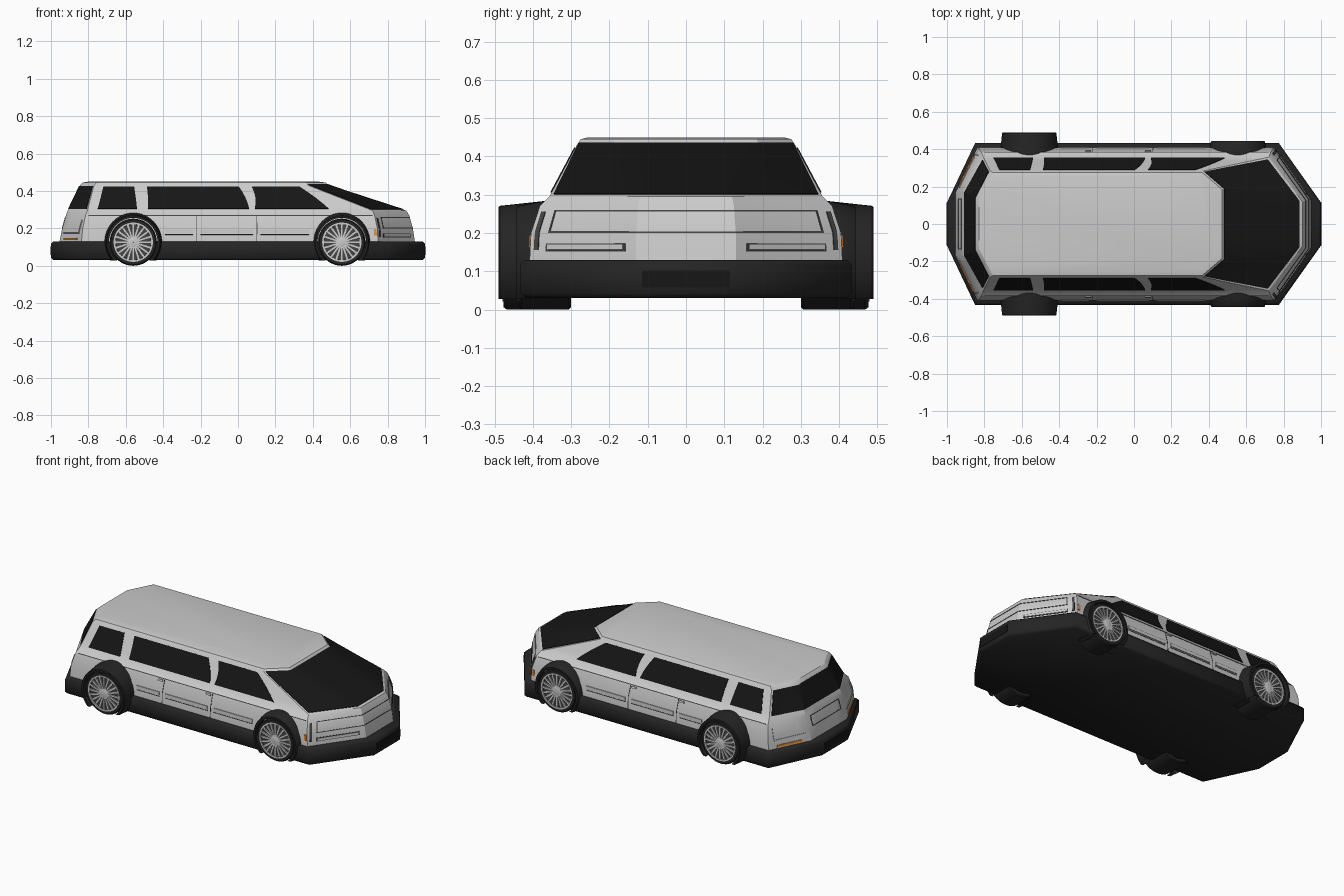
import bpy, bmesh, math
from math import sin, cos, pi
from mathutils import Vector, Matrix

if "Cube" in bpy.data.objects:
    bpy.data.objects.remove(bpy.data.objects["Cube"])


def material(name, r, g, b):
    m = bpy.data.materials.new(name)
    m.diffuse_color = (r, g, b, 1)
    m.use_nodes = True
    m.node_tree.nodes["Principled BSDF"].inputs["Base Color"].default_value = m.diffuse_color
    return m


TRIM = material("dark_trim", .018, .018, .018)
GLASS = material("dark_glass", .008, .008, .008)
SEAM = material("seam_grey", .06, .06, .06)
LIGHT = material("pale_lamp", .65, .65, .62)
ORANGE = material("orange_lamp", .8, .25, .03)

# Body cross-sections: z, rear x, rear half y, rear corner x, half width, front corner x, front x, front half y
LEVELS = [(.10, -.96, .17, -.84, .41, .75, .95, .13),
          (.20, -.94, .17, -.83, .405, .745, .935, .13),
          (.27, -.92, .17, -.815, .382, .73, .915, .125),
          (.295, -.91, .17, -.805, .357, .72, .90, .12),
          (.43, -.845, .14, -.77, .285, .375, .485, .19),
          (.445, -.83, .13, -.755, .275, .365, .47, .185),
          (.45, -.80, .12, -.74, .255, .35, .43, .17)]


def level(z):
    for a, b in zip(LEVELS, LEVELS[1:]):
        if z <= b[0]:
            break
    k = (z - a[0]) / (b[0] - a[0])
    return [p + (q - p) * k for p, q in zip(a, b)]


def octagon(xr, yr, xsr, w, xsf, xf, yf):
    return [(xsf, -w), (xf, -yf), (xf, yf), (xsf, w), (xsr, w), (xr, yr), (xr, -yr), (xsr, -w)]


def on_body(t, z, lift=0):
    """Point on the body: t counts octagon corners from the front, z is height."""
    def raw(t, z):
        o = octagon(*level(z)[1:])
        i = math.floor(t)
        a, b = Vector(o[i % 8]), Vector(o[(i + 1) % 8])
        return Vector((*a.lerp(b, t - i), z))
    n = (raw(t + .02, z) - raw(t - .02, z)).cross(raw(t, z + .002) - raw(t, z - .002))
    return raw(t, z) + n.normalized() * lift


def side_t(x, z):
    l = level(z)
    return 3 + (l[5] - x) / (l[5] - l[3])


def add(name, bm, mat=None, mirror=False, angle=25):
    bmesh.ops.recalc_face_normals(bm, faces=bm.faces)
    me = bpy.data.meshes.new(name)
    bm.to_mesh(me)
    bm.free()
    ob = bpy.data.objects.new(name, me)
    bpy.context.collection.objects.link(ob)
    if mat:
        me.materials.append(mat)
    bpy.ops.object.select_all(action='DESELECT')
    ob.select_set(True)
    bpy.context.view_layer.objects.active = ob
    bpy.ops.object.shade_smooth_by_angle(angle=math.radians(angle))
    if mirror:
        ob.modifiers.new("mirror", 'MIRROR').use_axis = (False, True, False)
    return ob


def skin(bm, rows, closed=False):
    vs = [[bm.verts.new(p) for p in r] for r in rows]
    n = len(rows[0])
    for a, b in zip(vs, vs[1:]):
        for i in range(n if closed else n - 1):
            j = (i + 1) % n
            bm.faces.new((a[i], a[j], b[j], b[i]))
    return vs


def panel(name, bottom, top, z0, z1, mat, lift=.004, mirror=True):
    """Thin slab following the body between two heights."""
    (a, b), (c, d) = bottom, top
    ts = sorted({a, b} | {i / 4 for i in range(32) if a < i / 4 < b})
    rows = []
    for j in range(5):
        k = j / 4
        z = z0 + (z1 - z0) * k
        rows.append([on_body(t + (c + (d - c) * (t - a) / (b - a) - t) * k, z, s)
                     for t in ts for s in (lift,)]
                    + [on_body(t + (c + (d - c) * (t - a) / (b - a) - t) * k, z, -.008)
                       for t in reversed(ts)])
    bm = bmesh.new()
    vs = skin(bm, rows, True)
    n = len(ts)
    for r in (vs[0], vs[-1]):
        for i in range(n - 1):
            bm.faces.new((r[i], r[i + 1], r[2 * n - 2 - i], r[2 * n - 1 - i]))
    return add(name, bm, mat, mirror)


def side_panel(name, x0, x1, x2, x3, z0, z1, mat, lift=.004):
    """Side slab: x0..x1 along the bottom, x2..x3 along the top."""
    return panel(name, (side_t(x1, z0), side_t(x0, z0)), (side_t(x3, z1), side_t(x2, z1)), z0, z1, mat, lift)


def lathe(name, profile, x, z, mat=None, closed=True, cut=None):
    """Revolve (radius, y) points about a wheel axle."""
    bm = bmesh.new()
    rows = [[(x + r * cos(a), y, z + r * sin(a)) for a in [2 * pi * i / 48 for i in range(48)]]
            for r, y in profile + (profile[:1] if closed else [])]
    skin(bm, rows, True)
    bmesh.ops.remove_doubles(bm, verts=bm.verts, dist=1e-5)
    if cut:
        g = bm.verts[:] + bm.edges[:] + bm.faces[:]
        bmesh.ops.bisect_plane(bm, geom=g, plane_co=(0, 0, cut), plane_no=(0, 0, 1), clear_inner=True)
    return add(name, bm, mat, True, 35)


# Body shell
bm = bmesh.new()
zs = [l[0] for l in LEVELS[:4]] + [.329, .3625, .396] + [l[0] for l in LEVELS[4:]]
vs = skin(bm, [[on_body(i / 4, z) for i in range(32)] for z in zs], True)
bm.faces.new(vs[0])
bm.faces.new(vs[-1])
add("body", bm)

# Wraparound bumper skirt with rounded edges
bm = bmesh.new()
rings = []
for z, s in ((.03, .012), (.042, 0), (.118, 0), (.13, .012)):
    rings.append([(x, y, z) for x, y in octagon(-1 + s, .115, -.85 + s / 2, .432 - s, .775 - s / 2, 1 - s, .115)])
vs = skin(bm, rings, True)
bm.faces.new(vs[0])
bm.faces.new(vs[-1])
add("bumper_skirt", bm, TRIM, angle=50)

# Number plate recess covers on both bumpers
for name, x in (("front_plate", .998), ("rear_plate", -.998)):
    bm = bmesh.new()
    bmesh.ops.create_cube(bm, size=1, matrix=Matrix.Translation((x, 0, .08)) @ Matrix.Diagonal((.008, .23, .045, 1)))
    add(name, bm, GLASS)

# Glass
panel("windshield", (.04, 2.96), (.04, 2.96), .300, .434, GLASS, .003, False)
panel("rear_window", (4.06, 6.94), (4.06, 6.94), .303, .426, GLASS, .003, False)
side_panel("rear_quarter_window", -.75, -.54, -.72, -.555, .305, .422, GLASS, .003)
side_panel("middle_window", -.48, .06, -.487, .005, .305, .422, GLASS, .003)
side_panel("front_door_window", .09, .485, .075, .33, .305, .422, GLASS, .003)

# Door seams, belt line and lower side trim
for i, x in enumerate((-.22, .10)):
    side_panel(f"door_seam_{i}", x - .002, x + .002, x - .002, x + .002, .13, .265, SEAM, .0015)
    side_panel(f"door_handle_{i}", x - .04, x - .01, x - .04, x - .01, .252, .262, None, .007)
side_panel("belt_line", -.80, .72, -.80, .72, .267, .271, SEAM, .0015)
for i, (a, b) in enumerate(((-.39, -.24), (-.20, .08), (.12, .38))):
    side_panel(f"side_trim_{i}", a, b, a, b, .175, .195, None, .005)
    side_panel(f"side_groove_{i}", a, b, a, b, .166, .170, SEAM, .0015)

# Nose frame and lamps
for z in (.200, .256):
    panel("nose_frame_rail", (.17, 2.83), (.17, 2.83), z, z + .004, SEAM, .002, False)
panel("nose_frame_end", (2.82, 2.835), (2.82, 2.835), .200, .260, SEAM, .002)
panel("headlight_surround", (2.10, 2.85), (2.10, 2.85), .152, .173, SEAM, .002)
panel("headlight", (2.12, 2.83), (2.12, 2.83), .156, .169, LIGHT, .005)
panel("corner_trim", (2.92, 2.96), (2.92, 2.96), .155, .255, SEAM, .003)
panel("front_marker", (3.003, 3.012), (3.003, 3.012), .162, .196, ORANGE, .004)

# Tail panel and lamps
for z in (.200, .256):
    panel("tail_panel_rail", (5.1, 5.9), (5.1, 5.9), z, z + .004, SEAM, .002, False)
panel("tail_panel_end", (5.1, 5.115), (5.1, 5.115), .200, .260, SEAM, .002)
panel("tail_lamp_bar", (4.14, 4.9), (4.14, 4.9), .174, .181, LIGHT, .004)
panel("tail_lamp_upright", (4.14, 4.165), (4.10, 4.125), .181, .245, LIGHT, .004)
panel("tail_marker", (4.2, 4.8), (4.2, 4.8), .137, .149, ORANGE, .005)

# Wheels and arches; the rear pair stands further out
for end, x, out in (("front", .555, .443), ("rear", -.56, .49)):
    z, face = .126, out - .006 if end == "front" else out - .014
    lathe(end + "_arch", [(.157, .33), (.157, .375), (.145, out - .004), (.141, out), (.130, out), (.130, .33)],
          x, z, TRIM, cut=.028)
    lathe(end + "_tyre", [(.104, .30), (.120, .30), (.126, .306), (.126, face - .008), (.120, face),
                          (.106, face), (.104, face - .004)], x, z, TRIM)
    lathe(end + "_rim", [(.106, face - .012), (.106, face + .001), (.097, face + .001), (.095, face - .004),
                         (.0001, face - .004)], x, z, SEAM, False)
    lathe(end + "_rim_ring", [(.105, face - .003), (.105, face + .003), (.096, face + .003), (.096, face - .003)], x, z)
    lathe(end + "_hub", [(.026, face - .005), (.026, face + .001), (.020, face + .003), (.0001, face + .003)],
          x, z, None, False)
    bm = bmesh.new()
    for i in range(20):
        bmesh.ops.create_cube(bm, size=1, matrix=Matrix.Translation((x, face - .002, z))
                              @ Matrix.Rotation(2 * pi * i / 20, 4, 'Y')
                              @ Matrix.Translation((.06, 0, 0)) @ Matrix.Diagonal((.078, .007, .009, 1)))
    add(end + "_spokes", bm, None, True)
